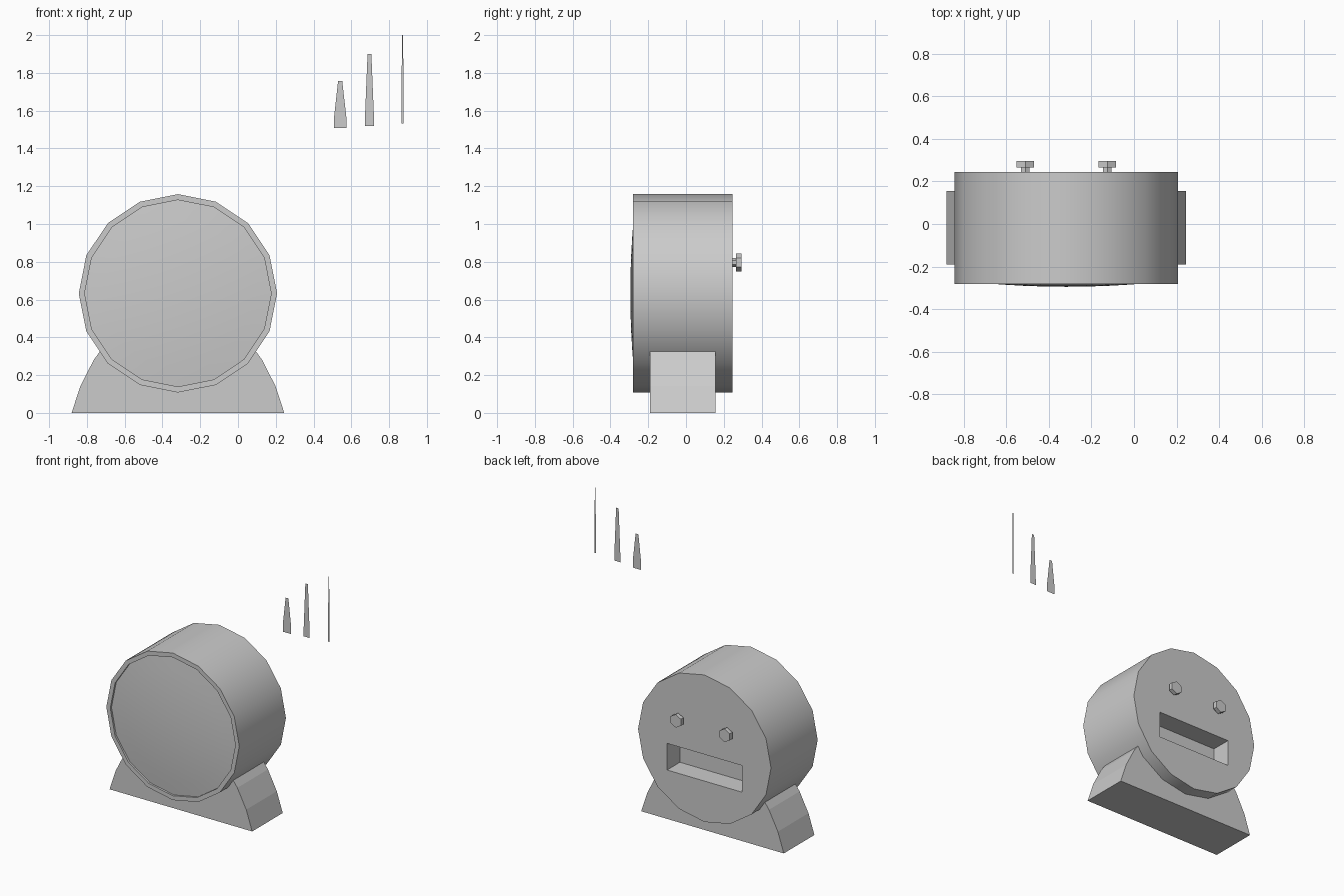
import bpy, bmesh, math

if "Cube" in bpy.data.objects:
    bpy.data.objects.remove(bpy.data.objects["Cube"])

CX, CZ, R, SIDES = -0.318, 0.633, 0.525, 16


def finish(name, bm, smooth=False):
    bmesh.ops.recalc_face_normals(bm, faces=bm.faces)
    me = bpy.data.meshes.new(name)
    bm.to_mesh(me)
    bm.free()
    ob = bpy.data.objects.new(name, me)
    bpy.context.collection.objects.link(ob)
    if smooth:
        bpy.ops.object.select_all(action='DESELECT')
        ob.select_set(True)
        bpy.context.view_layer.objects.active = ob
        bpy.ops.object.shade_smooth_by_angle(angle=math.radians(35))
    return ob


def lathe(name, cx, cz, profile, sides, smooth=False, cap_start=True, cap_end=True):
    """Revolve (radius, y) pairs around a y axis, with a vertex at the top."""
    bm = bmesh.new()
    rings = []
    for r, y in profile:
        rings.append([bm.verts.new((cx + r * math.sin(2 * math.pi * i / sides), y,
                                    cz + r * math.cos(2 * math.pi * i / sides)))
                      for i in range(sides)])
    for a, b in zip(rings, rings[1:]):
        for i in range(sides):
            j = (i + 1) % sides
            bm.faces.new((a[i], a[j], b[j], b[i]))
    if cap_start:
        bm.faces.new(rings[0])
    if cap_end:
        bm.faces.new(rings[-1])
    bmesh.ops.remove_doubles(bm, verts=bm.verts, dist=1e-5)
    return finish(name, bm, smooth)


def prism(name, points, y0, y1):
    """Extrude an xz outline from y0 to y1."""
    bm = bmesh.new()
    face = bm.faces.new([bm.verts.new((x, y0, z)) for x, z in points])
    if y1 != y0:
        ext = bmesh.ops.extrude_face_region(bm, geom=[face], use_keep_orig=True)
        for v in ext['geom']:
            if isinstance(v, bmesh.types.BMVert):
                v.co.y = y1
    return finish(name, bm)


# clock case with a recessed dial
case = lathe("clock_case", CX, CZ,
             [(R, 0.245), (R, -0.281), (0.494, -0.281), (0.494, -0.20)], SIDES)

# battery slot cut into the back
cutter = prism("slot_cutter", [(CX - 0.296, 0.40), (CX + 0.296, 0.40),
                               (CX + 0.296, 0.59), (CX - 0.296, 0.59)], 0.10, 0.40)
cutter.hide_render = True
mod = case.modifiers.new("slot", 'BOOLEAN')
mod.object = cutter
mod.operation = 'DIFFERENCE'
mod.solver = 'EXACT'
bpy.context.view_layer.objects.active = case
case.select_set(True)
bpy.ops.object.modifier_apply(modifier="slot")
bpy.data.objects.remove(cutter)
bpy.ops.object.select_all(action='DESELECT')
case.select_set(True)
bpy.ops.object.shade_smooth_by_angle(angle=math.radians(35))

# domed glass
glass_r, apex, sag = 0.494, -0.295, 0.028
dome = [(glass_r * t, apex + sag * t * t) for t in (1, 0.8, 0.6, 0.4, 0.2)]
dome.append((0.0, apex))
lathe("glass", CX, CZ, dome, SIDES, smooth=True, cap_start=False, cap_end=False)

# stand: flared sides, cradle following the case
half = [(0.563, 0.0), (0.516, 0.143), (0.446, 0.28), (0.411, 0.328)]
cradle = [(0.505 * math.cos(math.radians(a)), CZ + 0.505 * math.sin(math.radians(a)))
          for a in (-45, -67.5)]
side = half + cradle
outline = [(CX + x, z) for x, z in side] + [(CX, CZ - 0.505)]
outline += [(CX - x, z) for x, z in reversed(side)]
prism("stand", outline, -0.19, 0.155)

# hexagonal setting knobs on the back
for s, label in ((-1, "left"), (1, "right")):
    lathe(f"{label}_knob", CX + s * 0.193, 0.796,
          [(0.023, 0.235), (0.023, 0.266), (0.047, 0.266), (0.047, 0.295)], 6)

# loose flat hands: centre x, base z, shoulder z, tip z, half widths
for name, x, z0, z1, z2, w, t in (
        ("hour_hand", 0.541, 1.508, 1.56, 1.757, 0.033, 0.011),
        ("minute_hand", 0.696, 1.519, 1.56, 1.90, 0.024, 0.010),
        ("second_hand", 0.871, 1.532, 1.56, 2.0, 0.006, 0.003)):
    prism(name, [(x - w, z0), (x + w, z0), (x + w, z1), (x + t, z2),
                 (x - t, z2), (x - w, z1)], -0.22, -0.22)
